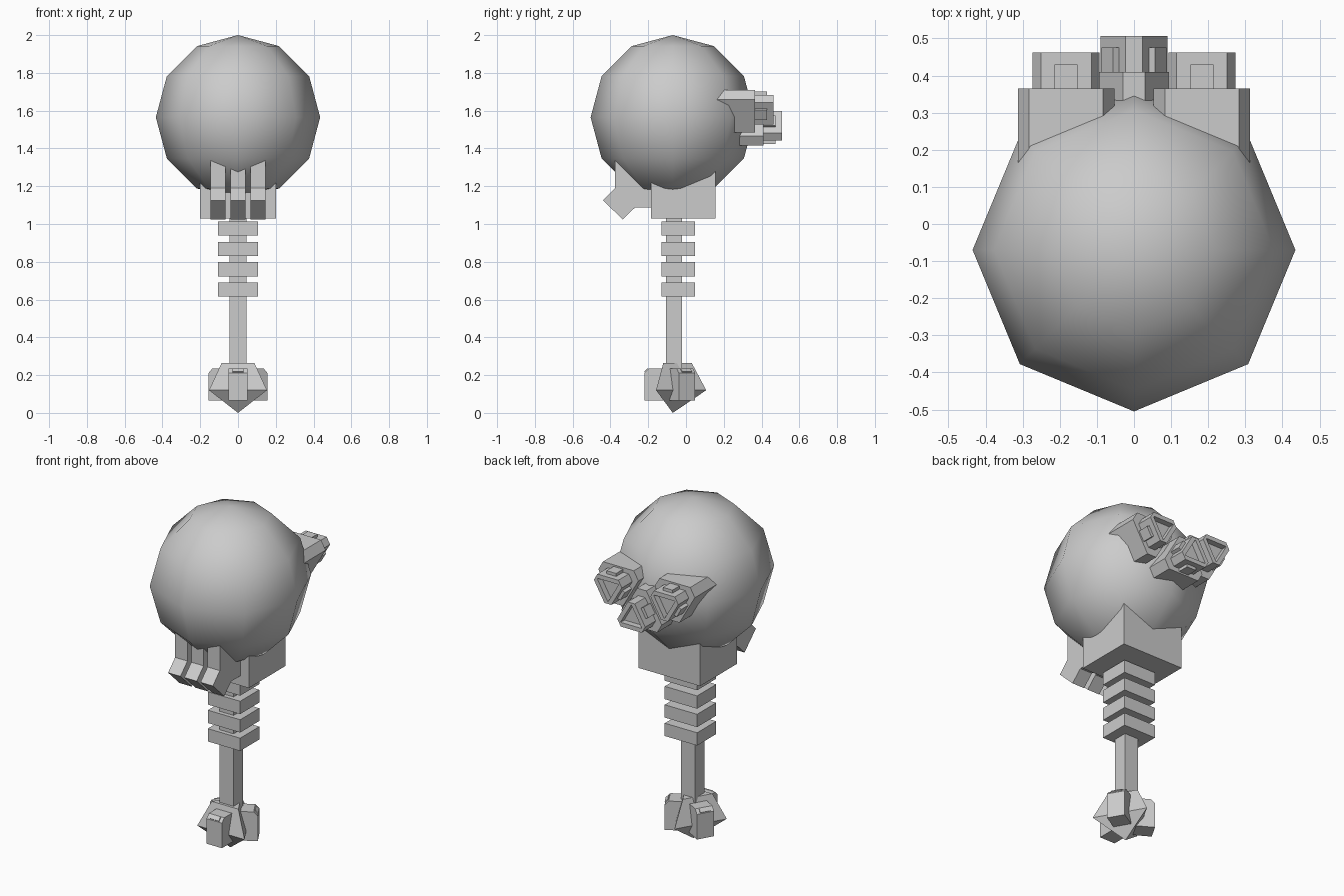
import bpy, bmesh
from math import sin, cos, pi, radians
from mathutils import Matrix, Vector

if "Cube" in bpy.data.objects:
    bpy.data.objects.remove(bpy.data.objects["Cube"])

CY = -0.07  # axis of the handle and ball


def loft(name, rings, mat=Matrix()):
    """Skin equal-length point rings and cap both ends (a 1-point ring is an apex)."""
    bm = bmesh.new()
    vs = [[bm.verts.new(mat @ Vector(p)) for p in r] for r in rings]
    for a, b in zip(vs, vs[1:]):
        n = max(len(a), len(b))
        for i in range(n):
            j = (i + 1) % n
            if len(a) == 1:
                bm.faces.new((a[0], b[j], b[i]))
            else:
                bm.faces.new((a[i], a[j], b[j], b[i]))
    for r in (vs[0], vs[-1]):
        if len(r) > 2:
            bm.faces.new(r)
    bmesh.ops.recalc_face_normals(bm, faces=bm.faces)
    me = bpy.data.meshes.new(name)
    bm.to_mesh(me)
    bm.free()
    ob = bpy.data.objects.new(name, me)
    bpy.context.collection.objects.link(ob)
    return ob


def box(name, x0, x1, y0, y1, z0, z1, mat=Matrix()):
    return loft(name, [[(x0, y0, z), (x1, y0, z), (x1, y1, z), (x0, y1, z)] for z in (z0, z1)], mat)


def extrude_x(name, prof, x0, x1, mat=Matrix()):
    return loft(name, [[(x, y, z) for y, z in prof] for x in (x0, x1)], mat)


def tri(h, c, y):
    """Triangle in xz with half side h, corners cut by c, pointing down."""
    R = 2 * h / 3 ** 0.5
    vs = [Vector((R * cos(radians(a)), y, R * sin(radians(a)))) for a in (30, 150, 270)]
    pts = []
    for i, v in enumerate(vs):
        for w in (vs[i - 1], vs[(i + 1) % 3]):
            pts.append(v + (w - v).normalized() * c)
    return pts


# Ball
bpy.ops.mesh.primitive_uv_sphere_add(segments=8, ring_count=6, radius=0.435, location=(0, CY, 1.565))
ball = bpy.context.object
ball.name = ball.data.name = "ball_head"
bpy.ops.object.shade_smooth()

# Collar, shaft and grip rings
box("collar", -0.2, 0.2, -0.185, 0.155, 1.03, 1.29)
box("shaft", -0.045, 0.045, -0.105, -0.02, 0.2, 1.08)
for i in range(4):
    z = 0.615 + i * 0.108
    box(f"grip_ring_{i + 1}", -0.105, 0.105, -0.13, 0.047, z, z + 0.075)

# Three hooked prongs under the front
hook = [(-0.375, 1.335), (-0.375, 1.19), (-0.44, 1.125), (-0.335, 1.025),
        (-0.27, 1.087), (-0.15, 1.087), (-0.15, 1.335)]
for i, x in enumerate((-0.105, 0, 0.105)):
    extrude_x(f"prong_{i + 1}", hook, x - 0.04, x + 0.04)

# Pommel: three-sided spike
def ring3(r, z):
    return [(r * cos(radians(a)), CY + r * sin(radians(a)), z) for a in (90, 210, 330)]

loft("pommel_spike", [[(0, CY, 0)], ring3(0.177, 0.12), ring3(0.1, 0.265)])

# Pommel: blocks on its three flat sides, each with a small cap
block = [(0, 0.065), (-0.15, 0.065), (-0.15, 0.212), (-0.128, 0.235), (0, 0.235)]
slope = Matrix.Translation((0, -0.139, 0.2235)) @ Matrix.Rotation(pi / 4, 4, 'X')
for i in range(3):
    m = Matrix.Translation((0, CY, 0)) @ Matrix.Rotation(i * 2 * pi / 3, 4, 'Z')
    extrude_x(f"pommel_block_{i + 1}", block, -0.05, 0.05, m)
    box(f"pommel_cap_{i + 1}", -0.03, 0.03, -0.012, 0.012, -0.02, 0.006, m @ slope)

# Rear thrusters: base, hollow nozzle and three side lugs
for name, x, z, turn, y0, y1 in (("left", -0.183, 1.618, 0, 0.1, 0.365),
                                 ("right", 0.183, 1.618, 0, 0.1, 0.365),
                                 ("centre", 0, 1.507, pi, 0.15, 0.41)):
    m = Matrix.Translation((x, 0, z)) @ Matrix.Rotation(turn, 4, 'Y')
    loft(f"{name}_thruster_base", [tri(0.16, 0.06, y0), tri(0.16, 0.06, y1)], m)
    e = y1 + 0.097
    loft(f"{name}_thruster_nozzle",
         [tri(0.113, 0.045, y1 - 0.01), tri(0.113, 0.045, e),
          tri(0.07, 0.003, e), tri(0.07, 0.003, e - 0.035)], m)
    for k in range(3):
        box(f"{name}_thruster_lug_{k + 1}", -0.031, 0.031, y1 - 0.01, y1 + 0.065, 0.05, 0.083,
            m @ Matrix.Rotation(k * 2 * pi / 3, 4, 'Y'))
